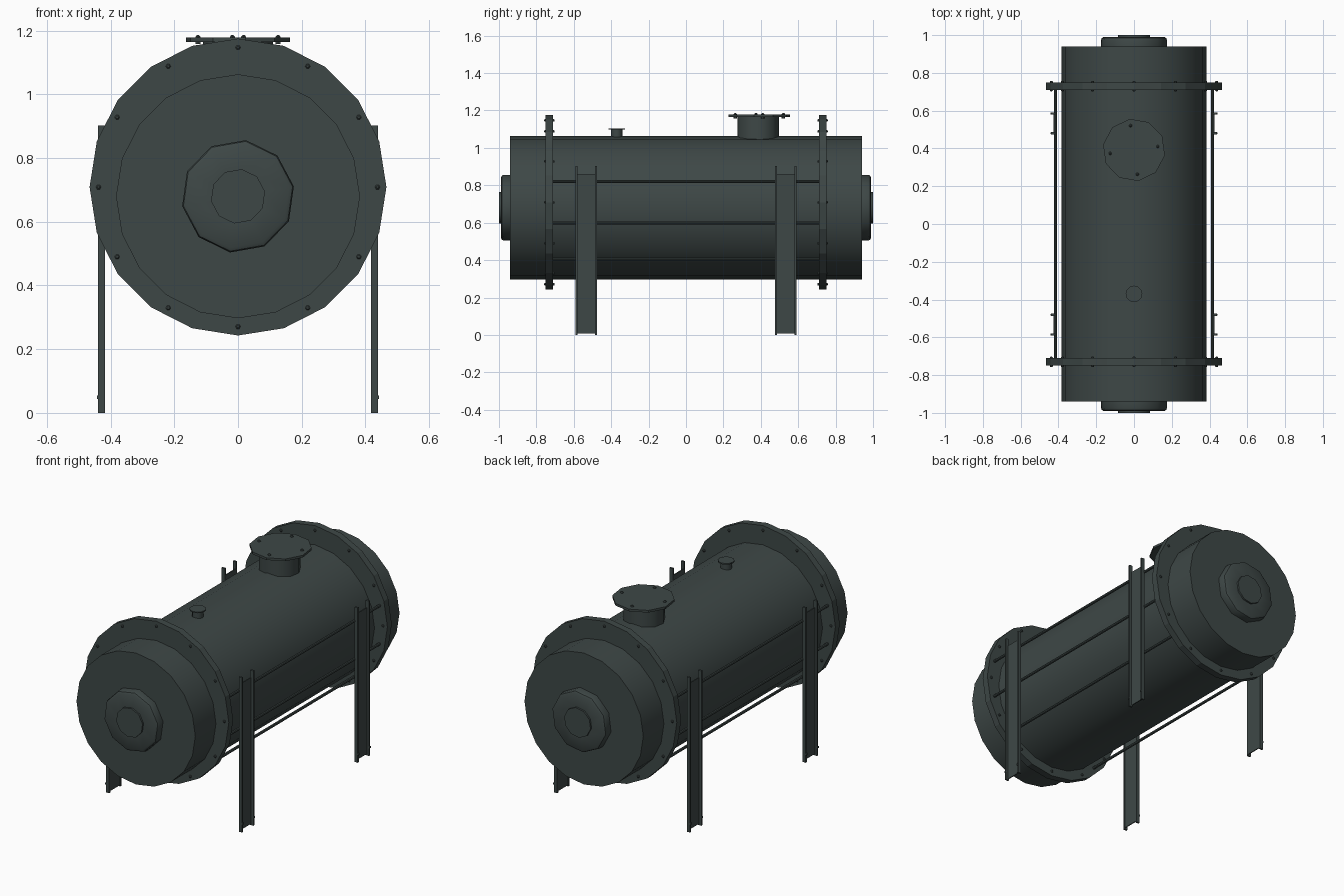
import bpy, bmesh, math
from mathutils import Matrix, Vector

if "Cube" in bpy.data.objects:
    bpy.data.objects.remove(bpy.data.objects["Cube"])

mat = bpy.data.materials.new("dark_green_grey")
mat.diffuse_color = (0.048, 0.064, 0.062, 1)
mat.use_nodes = True
mat.node_tree.nodes["Principled BSDF"].inputs["Base Color"].default_value = mat.diffuse_color

def finish(name, bm, smooth=False):
    bmesh.ops.recalc_face_normals(bm, faces=bm.faces)
    me = bpy.data.meshes.new(name)
    bm.to_mesh(me)
    bm.free()
    ob = bpy.data.objects.new(name, me)
    bpy.context.collection.objects.link(ob)
    me.materials.append(mat)
    if smooth:
        bpy.context.view_layer.objects.active = ob
        ob.select_set(True)
        bpy.ops.object.shade_smooth_by_angle(angle=math.radians(40))
        ob.select_set(False)
    return ob

def add_lathe(bm, profile, n, origin, axis="z", phase=90.0, sign=1, caps=(True, True)):
    """Stack rings of (radius, distance along axis) into a capped prism."""
    rings = []
    for r, h in profile:
        ring = []
        for i in range(n):
            a = math.radians(phase) + 2 * math.pi * i / n
            u, v = r * math.cos(a), r * math.sin(a)
            p = Vector((u, v, h * sign)) if axis == "z" else Vector((u, h * sign, v))
            ring.append(bm.verts.new(p + Vector(origin)))
        rings.append(ring)
    for a, b in zip(rings, rings[1:]):
        for i in range(n):
            j = (i + 1) % n
            bm.faces.new((a[i], a[j], b[j], b[i]))
    if caps[0]:
        bm.faces.new(rings[0])
    if caps[1]:
        bm.faces.new(rings[-1])

def add_box(bm, lo, hi):
    c = [(a + b) / 2 for a, b in zip(lo, hi)]
    s = [abs(b - a) for a, b in zip(lo, hi)]
    bmesh.ops.create_cube(bm, size=1, matrix=Matrix.Translation(c) @ Matrix.Diagonal((*s, 1)))

TZ, FZ = 0.68, 0.709   # tank axis height, flange axis height

# Tank shell
bm = bmesh.new()
add_lathe(bm, [(0.383, -0.94), (0.383, 0.94)], 20, (0, 0, TZ), "y")
finish("tank_shell", bm, True)

for s, side in ((-1, "front"), (1, "back")):
    # End hub with rounded rim and raised cap
    bm = bmesh.new()
    add_lathe(bm, [(0.178, 0.938), (0.178, 0.972), (0.174, 0.984), (0.163, 0.99),
                   (0.086, 0.99), (0.086, 1.0)], 10, (0, 0, TZ), "y", 10, s, (False, True))
    finish(side + "_end_hub", bm, True)

    # Big flange ring, set slightly higher than the tank axis
    bm = bmesh.new()
    rings = []
    for r, z, y in ((0.466, FZ, 0.71), (0.466, FZ, 0.75), (0.38, TZ, 0.75), (0.38, TZ, 0.71)):
        rings.append([bm.verts.new((r * math.sin(i * math.pi / 10), s * y,
                                    z + r * math.cos(i * math.pi / 10))) for i in range(20)])
    for a, b in zip(rings, rings[1:] + rings[:1]):
        for i in range(20):
            j = (i + 1) % 20
            bm.faces.new((a[i], a[j], b[j], b[i]))
    finish(side + "_flange", bm)

    # Flange bolts
    bm = bmesh.new()
    for k in range(12):
        a = k * math.pi / 6
        add_lathe(bm, [(0.004, 0.702), (0.008, 0.706), (0.008, 0.754), (0.004, 0.758)], 6,
                  (0.438 * math.cos(a), 0, FZ + 0.438 * math.sin(a)), "y", 0, s)
    finish(side + "_flange_bolts", bm)

# Tie rods between the flanges
bm = bmesh.new()
for sx in (-1, 1):
    for deg in (15, -15, -45):
        a = math.radians(deg)
        add_lathe(bm, [(0.008, -0.712), (0.008, 0.712)], 8,
                  (sx * 0.43 * math.cos(a), 0, FZ + 0.43 * math.sin(a)), "y")
finish("tie_rods", bm, True)

# Channel legs
for sx, nx in ((-1, "left"), (1, "right")):
    for sy, ny in ((-1, "front"), (1, "back")):
        bm = bmesh.new()
        add_box(bm, (sx * 0.419, sy * 0.485, 0.008), (sx * 0.425, sy * 0.58, 0.86))
        for y0, y1 in ((0.475, 0.486), (0.579, 0.59)):
            add_box(bm, (sx * 0.418, sy * y0, 0), (sx * 0.439, sy * y1, 0.902))
            ym = sy * (y0 + y1) / 2
            add_box(bm, (sx * 0.438, ym - 0.005, 0.044), (sx * 0.443, ym + 0.005, 0.055))
        finish(f"{ny}_{nx}_leg", bm)

# Manhole neck, lid and lid bolts
bm = bmesh.new()
add_lathe(bm, [(0.112, 1.0), (0.112, 1.166)], 10, (0, 0.385, 0), "z", 10, 1, (False, False))
finish("manhole_neck", bm, True)
bm = bmesh.new()
add_lathe(bm, [(0.166, 1.165), (0.166, 1.178)], 10, (0, 0.392, 0), "z", 98)
finish("manhole_lid", bm)
bm = bmesh.new()
for k in range(4):
    a = math.radians(8 + 90 * k)
    add_lathe(bm, [(0.009, 1.158), (0.009, 1.181), (0.003, 1.187)], 6,
              (0.127 * math.cos(a), 0.392 + 0.13 * math.sin(a), 0))
finish("manhole_lid_bolts", bm)

# Small vent
bm = bmesh.new()
add_lathe(bm, [(0.03, 1.04), (0.03, 1.097), (0.044, 1.097), (0.044, 1.104)], 12,
          (0, -0.37, 0), "z", 90, 1, (False, True))
finish("vent", bm, True)
